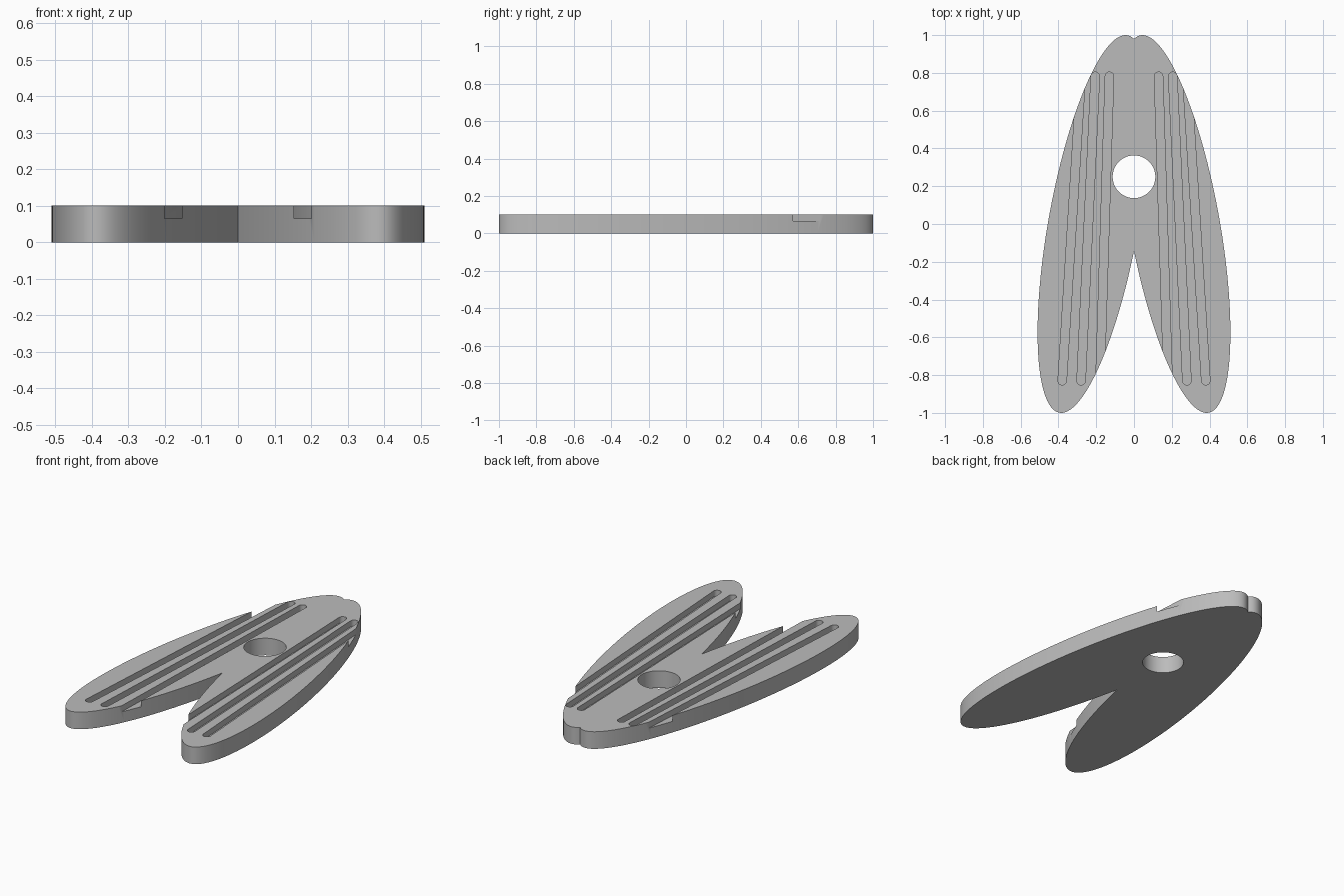
import bpy
import bmesh
import math

cube = bpy.data.objects.get("Cube")
if cube:
    bpy.data.objects.remove(cube, do_unlink=True)

THICK = 0.1
FLOOR = 0.065       # height of the groove floors
GROOVE_R = 0.0225   # half the groove width
TOP_Y, LOW_Y = 0.782, -0.83


def prism(name, outlines, z0, z1):
    """Extrude closed, counter-clockwise outlines from z0 to z1."""
    bm = bmesh.new()
    for pts in outlines:
        face = bm.faces.new([bm.verts.new((x, y, z0)) for x, y in pts])
        ext = bmesh.ops.extrude_face_region(bm, geom=[face])["geom"]
        top = [v for v in ext if isinstance(v, bmesh.types.BMVert)]
        bmesh.ops.translate(bm, verts=top, vec=(0, 0, z1 - z0))
    bmesh.ops.recalc_face_normals(bm, faces=bm.faces)
    mesh = bpy.data.meshes.new(name)
    bm.to_mesh(mesh)
    bm.free()
    obj = bpy.data.objects.new(name, mesh)
    bpy.context.collection.objects.link(obj)
    return obj


def slot(a, b, r, steps=12):
    """Outline of a round-ended slot from a to b."""
    heading = math.atan2(b[1] - a[1], b[0] - a[0])
    pts = []
    for (cx, cy), start in ((b, heading - math.pi / 2), (a, heading + math.pi / 2)):
        for i in range(steps + 1):
            t = start + math.pi * i / steps
            pts.append((cx + r * math.cos(t), cy + r * math.sin(t)))
    return pts


def wing_half(steps=96):
    """Slanted ellipse of the left wing, from the crotch round to the top notch."""
    cx, lean, width = 0.215, 0.17, 0.2417
    phase = math.atan2(lean, width)
    reach = math.acos(-cx / math.hypot(lean, width))
    pts = []
    for i in range(steps + 1):
        t = -reach - phase + 2 * reach * i / steps
        pts.append((cx - lean * math.sin(t) + width * math.cos(t), math.sin(t)))
    pts[0] = (0, pts[0][1])
    pts[-1] = (0, pts[-1][1])
    return pts


# Flat body: two overlapping wings
half = wing_half()
body = prism("wing_plate", [half + [(-x, y) for x, y in half[-2:0:-1]]], 0, THICK)

# Round hole
hole = [(0.113 * math.cos(math.tau * i / 64), 0.25 + 0.113 * math.sin(math.tau * i / 64))
        for i in range(64)]
hole_cutter = prism("hole_cutter", [hole], -0.1, 0.2)

# Three fanned grooves on each wing, the outer ones running out through the edge
grooves = [slot((s * (0.13 + 0.075 * k), TOP_Y), (s * (0.18 + 0.1 * k), LOW_Y), GROOVE_R)
           for s in (1, -1) for k in range(3)]
groove_cutter = prism("groove_cutter", grooves, FLOOR, 0.2)

bpy.ops.object.select_all(action="DESELECT")
body.select_set(True)
bpy.context.view_layer.objects.active = body
for cutter in (hole_cutter, groove_cutter):
    cutter.hide_render = True
    mod = body.modifiers.new(cutter.name, "BOOLEAN")
    mod.operation = "DIFFERENCE"
    mod.solver = "EXACT"
    mod.object = cutter
    bpy.ops.object.modifier_apply(modifier=mod.name)
    bpy.data.objects.remove(cutter, do_unlink=True)

# Single grey material
grey = bpy.data.materials.new("plain_grey")
grey.use_nodes = True
colour = (0.5, 0.5, 0.5, 1)
grey.diffuse_color = colour
grey.node_tree.nodes["Principled BSDF"].inputs["Base Color"].default_value = colour
body.data.materials.clear()
body.data.materials.append(grey)

bpy.ops.object.shade_smooth_by_angle(angle=math.radians(30))
